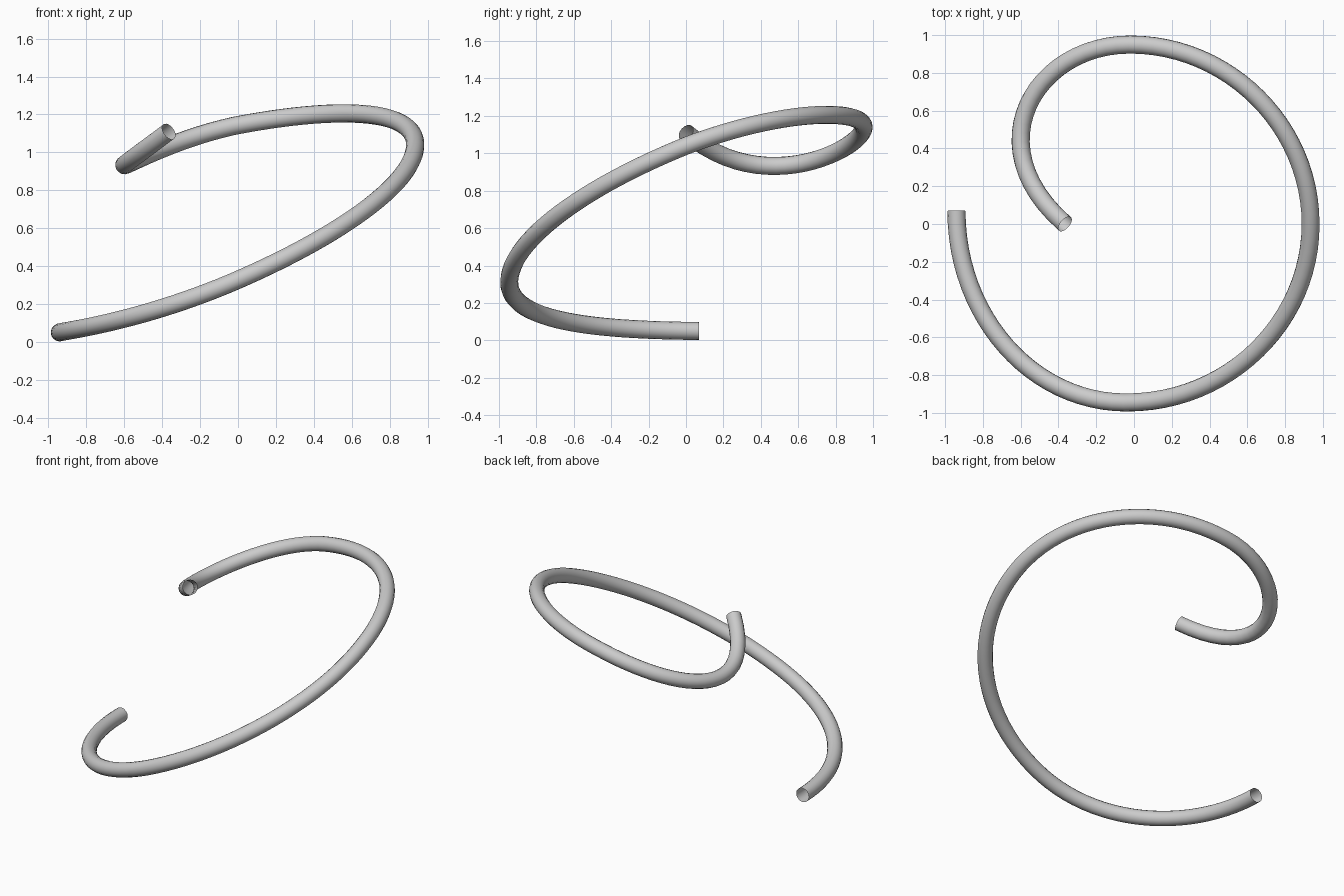
import bpy
from mathutils import Vector

if "Cube" in bpy.data.objects:
    bpy.data.objects.remove(bpy.data.objects["Cube"])

# Path knots: (left handle, point, right handle)
knots = [
    ((-0.94, 0.30, 0.05), (-0.94, 0.07, 0.05), (-0.94, -0.49, 0.055)),
    ((-0.54, -0.945, 0.10), (-0.04, -0.945, 0.31), (0.50, -0.945, 0.54)),
    ((0.935, -0.52, 0.83), (0.935, 0.0, 1.04), (0.935, 0.52, 1.24)),
    ((0.50, 0.95, 1.24), (-0.02, 0.95, 1.14), (-0.52, 0.95, 1.03)),
    ((-0.845, 0.416, 0.75), (-0.365, 0.0, 1.11), (-0.20, -0.14, 1.23)),
]

# Open-ended round tube swept along one smooth spiral path
curve = bpy.data.curves.new("spiral_tube", 'CURVE')
curve.dimensions = '3D'
curve.resolution_u = 24
curve.bevel_depth = 0.048
curve.bevel_resolution = 6
curve.use_fill_caps = False
spline = curve.splines.new('BEZIER')
spline.bezier_points.add(len(knots) - 1)
for bp, (left, co, right) in zip(spline.bezier_points, knots):
    bp.handle_left_type = bp.handle_right_type = 'FREE'
    bp.co = Vector(co)
    bp.handle_left = Vector(left)
    bp.handle_right = Vector(right)
spline.use_smooth = True

tube = bpy.data.objects.new("spiral_tube", curve)
bpy.context.collection.objects.link(tube)

# Turn the sweep into a smooth-shaded mesh
bpy.context.view_layer.objects.active = tube
tube.select_set(True)
bpy.ops.object.convert(target='MESH')
bpy.ops.object.shade_smooth()
